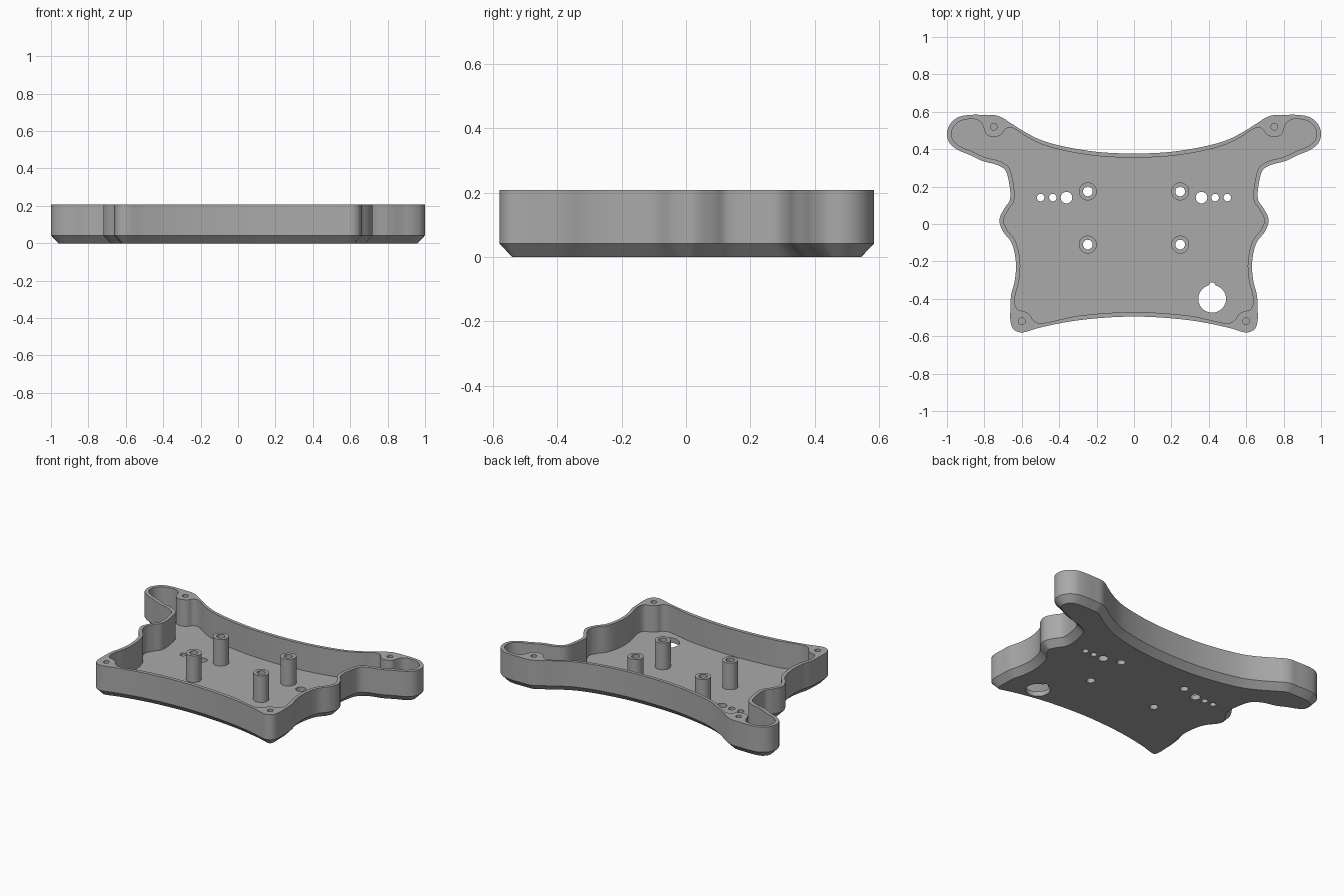
import bpy
import bmesh
import math
from mathutils import Vector

cube = bpy.data.objects.get("Cube")
if cube:
    bpy.data.objects.remove(cube)

HEIGHT, CHAMFER, FLOOR = 0.208, 0.042, 0.032

plastic = bpy.data.materials.new("grey plastic")
plastic.use_nodes = True
GREY = (0.4, 0.4, 0.4, 1)
plastic.diffuse_color = GREY
plastic.node_tree.nodes["Principled BSDF"].inputs["Base Color"].default_value = GREY

# Half outlines, from back centre round to front centre
OUTER = [(0, .377), (.2, .386), (.4, .42), (.5, .45), (.58, .49), (.66, .54), (.7, .566),
         (.74, .581), (.79, .583), (.88, .583), (.94, .571), (.985, .532), (1, .48),
         (.985, .431), (.94, .395), (.88, .37), (.81, .337), (.73, .315), (.69, .29),
         (.674, .25), (.663, .13), (.692, .085), (.72, .02), (.7, -.04), (.655, -.1),
         (.632, -.2), (.637, -.3), (.657, -.38), (.66, -.44), (.66, -.525), (.644, -.563),
         (.605, -.58), (.5, -.553), (.3, -.515), (0, -.495)]
INNER = [(0, .355), (.2, .364), (.4, .398), (.5, .429), (.58, .47), (.63, .504), (.663, .516),
         (.69, .505), (.708, .48), (.75, .464), (.79, .48), (.802, .51), (.82, .545),
         (.85, .56), (.89, .56), (.93, .55), (.965, .519), (.977, .48), (.965, .445),
         (.93, .415), (.87, .391), (.8, .358), (.72, .337), (.671, .305), (.652, .255),
         (.641, .125), (.673, .075), (.697, .02), (.68, -.028), (.634, -.09), (.609, -.2),
         (.615, -.305), (.635, -.385), (.636, -.43), (.62, -.458), (.585, -.468), (.555, -.488),
         (.538, -.515), (.505, -.53), (.3, -.491), (0, -.471)]


def smooth_loop(half, steps=5):
    """Mirror a half outline and run a centripetal spline through it."""
    pts = [Vector(p) for p in half]
    pts += [Vector((-p.x, p.y)) for p in reversed(pts[1:-1])]
    out, n = [], len(pts)
    for i in range(n):
        p = [pts[(i + k) % n] for k in (-1, 0, 1, 2)]
        t = [0]
        for a, b in zip(p, p[1:]):
            t.append(t[-1] + math.sqrt((b - a).length))
        for s in range(steps):
            u = t[1] + (t[2] - t[1]) * s / steps
            level = p
            for d in (1, 2):
                level = [level[k].lerp(level[k + 1], (u - t[k]) / (t[k + d] - t[k]))
                         for k in range(len(level) - 1)]
            out.append(level[0].lerp(level[1], (u - t[1]) / (t[2] - t[1])))
    return out


def inset(loop, dist):
    """Move a clockwise loop inwards."""
    out = []
    for i, p in enumerate(loop):
        d = (loop[(i + 1) % len(loop)] - loop[i - 1]).normalized()
        out.append(p + Vector((d.y, -d.x)) * dist)
    return out


def circle(x, y, r, n=28):
    return [Vector((x + r * math.cos(a), y + r * math.sin(a)))
            for a in (math.tau * i / n for i in range(n))]


def ring(bm, loop, z):
    return [bm.verts.new((p.x, p.y, z)) for p in loop]


def bridge(bm, a, b):
    for i in range(len(a)):
        bm.faces.new((a[i - 1], a[i], b[i], b[i - 1]))


def fill(bm, *rings):
    edges = [bm.edges.get((r[i - 1], r[i])) for r in rings for i in range(len(r))]
    bmesh.ops.triangle_fill(bm, edges=edges, use_beauty=True, normal=(0, 0, 1))


def finish(bm, name):
    bmesh.ops.recalc_face_normals(bm, faces=bm.faces)
    mesh = bpy.data.meshes.new(name)
    bm.to_mesh(mesh)
    bm.free()
    mesh.materials.append(plastic)
    obj = bpy.data.objects.new(name, mesh)
    bpy.context.collection.objects.link(obj)
    bpy.ops.object.select_all(action='DESELECT')
    obj.select_set(True)
    bpy.context.view_layer.objects.active = obj
    bpy.ops.object.shade_smooth_by_angle(angle=math.radians(30))


# Floor openings: post bores, three holes per side and a keyed round hole
posts = [(s * .247, y) for s in (-1, 1) for y in (.174, -.11)]
holes = [circle(x, y, .026) for x, y in posts]
for side in (-1, 1):
    for x, r in ((.361, .031), (.434, .02), (.499, .02)):
        holes.append(circle(side * x, .141, r))
keyed = circle(.418, -.4, .074, 48)
for i in (11, 12, 13):
    keyed[i].y = -.313
holes.append(keyed)

# Tray shell: chamfered outside, walls, rim and pocket
bm = bmesh.new()
outline = smooth_loop(OUTER)
bottom = ring(bm, inset(outline, .04), 0)
shoulder = ring(bm, outline, CHAMFER)
rim_out = ring(bm, outline, HEIGHT)
pocket = smooth_loop(INNER)
rim_in = ring(bm, pocket, HEIGHT)
floor_edge = ring(bm, pocket, FLOOR)
bridge(bm, bottom, shoulder)
bridge(bm, shoulder, rim_out)
bridge(bm, rim_in, floor_edge)

low = [ring(bm, h, 0) for h in holes]
high = [ring(bm, h, FLOOR) for h in holes]
for a, b in zip(low, high):
    bridge(bm, a, b)

# Blind screw holes in the corner bosses
screws = []
for side in (-1, 1):
    for x, y in ((.75, .52), (.6, -.52)):
        hole = circle(side * x, y, .018)
        top, end = ring(bm, hole, HEIGHT), ring(bm, hole, FLOOR)
        bridge(bm, top, end)
        bm.faces.new(end)
        screws.append(top)

fill(bm, bottom, *low)
fill(bm, floor_edge, *high)
fill(bm, rim_out, rim_in, *screws)
finish(bm, "tray")

# Hollow standoff posts
for i, (x, y) in enumerate(posts):
    bm = bmesh.new()
    wide, bore = circle(x, y, .048), circle(x, y, .026)
    rings = [ring(bm, wide, FLOOR), ring(bm, wide, HEIGHT),
             ring(bm, bore, HEIGHT), ring(bm, bore, FLOOR)]
    for k in range(4):
        bridge(bm, rings[k - 1], rings[k])
    finish(bm, f"standoff_post_{i + 1}")
